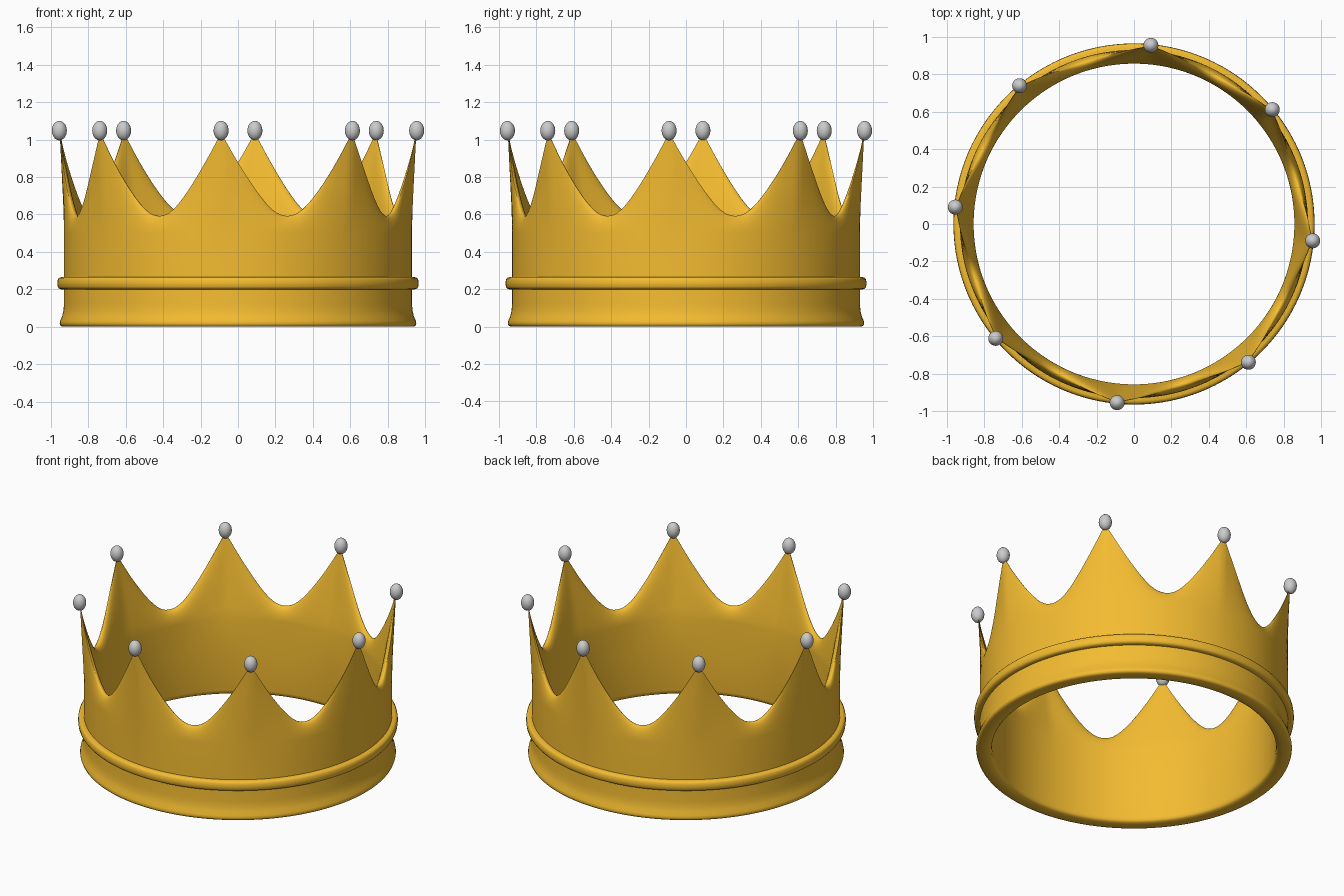
import bpy, bmesh, math

if "Cube" in bpy.data.objects:
    bpy.data.objects.remove(bpy.data.objects["Cube"])

POINTS = 8
STEPS = 24                      # segments per point
PHASE = math.radians(-5.4)      # direction of the first tip

gold = bpy.data.materials.new("gold")
gold.diffuse_color = (0.9, 0.5, 0.03, 1)
gold.use_nodes = True
gold.node_tree.nodes["Principled BSDF"].inputs["Base Color"].default_value = gold.diffuse_color

# Height of the rim from tip (0) to valley (1)
RIM = [(0, 1.035), (0.24, 0.875), (0.5, 0.73), (0.73, 0.63), (0.87, 0.597), (1, 0.587)]


def rim_height(u):
    for (a, za), (b, zb) in zip(RIM, RIM[1:]):
        if u <= b + 1e-6:
            return za + (zb - za) * (u - a) / (b - a)
    return RIM[-1][1]


def smooth_rim(u):
    # average neighbouring samples, mirrored at the valley, keeping the tip sharp
    w = 0.1 * min(1, u / 0.1)
    samples = [u + w * k / 2 for k in (-2, -1, 0, 1, 2)]
    return sum(rim_height(1 - abs(1 - s)) for s in samples) / 5


def revolve(name, section, material):
    """Sweep a closed (radius, z) section around z; section may vary with step."""
    bm = bmesh.new()
    n = POINTS * STEPS
    rings = []
    for i in range(n):
        a = PHASE + math.tau * i / n
        rings.append([bm.verts.new((r * math.cos(a), r * math.sin(a), z))
                      for r, z in section(i)])
    for i in range(n):
        p, q = rings[i], rings[(i + 1) % n]
        for j in range(len(p)):
            k = (j + 1) % len(p)
            bm.faces.new((p[j], q[j], q[k], p[k]))
    bmesh.ops.recalc_face_normals(bm, faces=bm.faces)
    me = bpy.data.meshes.new(name)
    bm.to_mesh(me)
    bm.free()
    ob = bpy.data.objects.new(name, me)
    bpy.context.collection.objects.link(ob)
    me.materials.append(material)
    shade(ob)
    return ob


def shade(ob):
    bpy.ops.object.select_all(action='DESELECT')
    ob.select_set(True)
    bpy.context.view_layer.objects.active = ob
    bpy.ops.object.shade_smooth_by_angle(angle=math.radians(50))


def wall_section(i):
    u = (i % STEPS) / (STEPS / 2)
    u = 1 - abs(1 - u)
    h = smooth_rim(u)
    f = (h - 0.587) / 0.448                 # 1 at a tip, 0 in a valley
    edge = 0.897 + 0.06 * f                 # radius of the rim
    outer, inner = [], []
    for k in range(11):
        s = math.sin(k / 10 * math.pi / 2)
        z = 0.5 + (h - 0.5) * s
        p = (1 - f) * math.sqrt(max(0, 1 - s * s)) + f * (1 - s)
        p = max(p, 0.03)
        outer.append((edge + (0.93 - edge) * p, z))
        inner.append((edge - (edge - 0.857) * p, z))
    foot = [(0.87, 0.002), (0.9, 0), (0.938, 0), (0.949, 0.006), (0.953, 0.018),
            (0.95, 0.032), (0.94, 0.055), (0.933, 0.085), (0.93, 0.12), (0.93, 0.3)]
    return foot + outer + inner[::-1] + [(0.857, 0.3), (0.857, 0.03), (0.86, 0.012)]


revolve("crown_wall", wall_section, gold)

# Rounded band around the lower wall
band = [(0.915, 0.2), (0.945, 0.2), (0.957, 0.204), (0.963, 0.214), (0.965, 0.232),
        (0.963, 0.251), (0.957, 0.261), (0.945, 0.265), (0.915, 0.265)]
revolve("band", lambda i: band, gold)

# Bead on every tip
for i in range(POINTS):
    a = PHASE + math.tau * i / POINTS
    bpy.ops.mesh.primitive_uv_sphere_add(
        segments=24, ring_count=16, radius=1,
        location=(0.959 * math.cos(a), 0.959 * math.sin(a), 1.048))
    bead = bpy.context.object
    bead.name = f"tip_bead_{i + 1}"
    bead.scale = (0.04, 0.04, 0.052)
    shade(bead)
